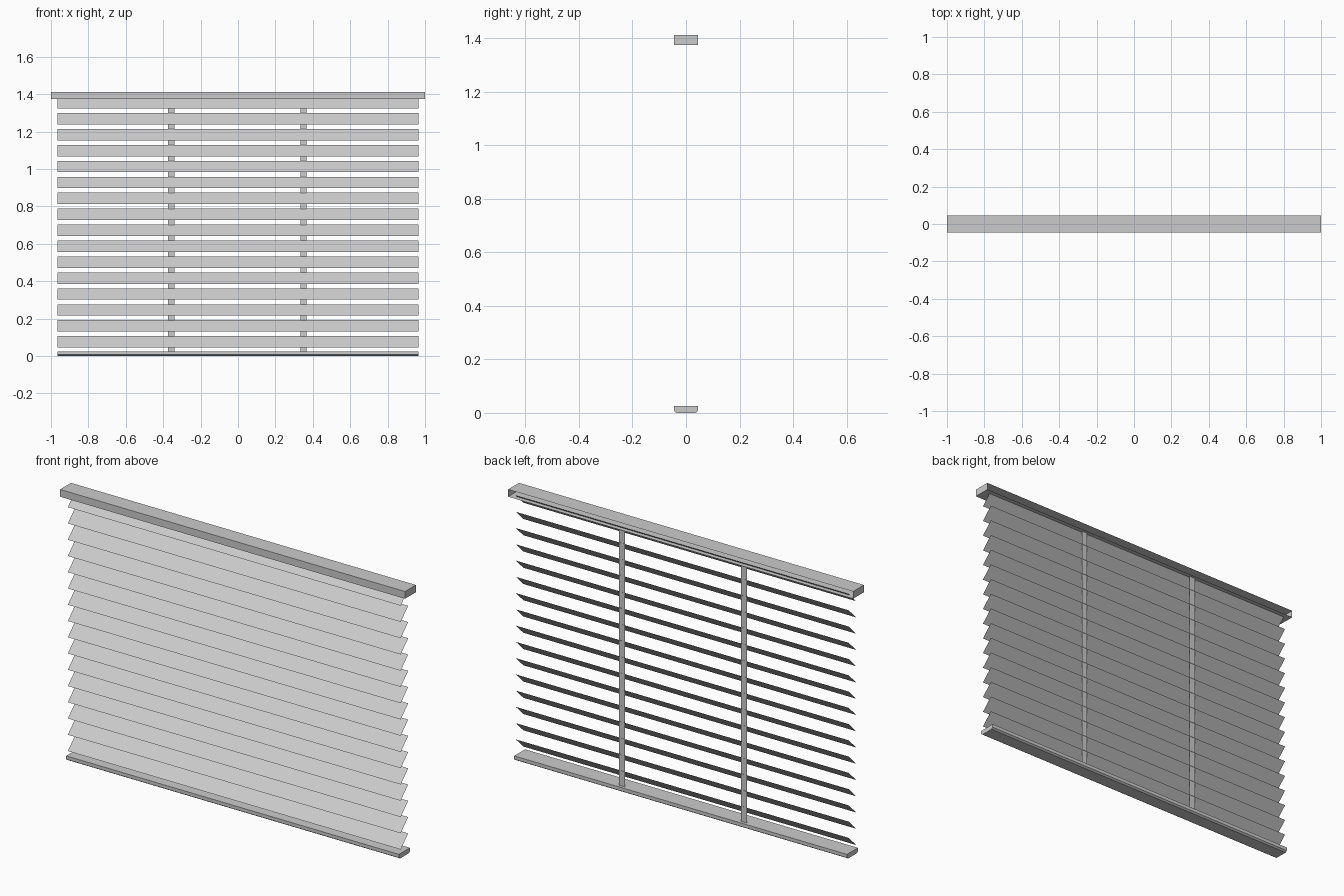
import bpy

if "Cube" in bpy.data.objects:
    bpy.data.objects.remove(bpy.data.objects["Cube"])


def mesh_object(name, verts, faces):
    mesh = bpy.data.meshes.new(name)
    mesh.from_pydata(verts, [], faces)
    mesh.update()
    ob = bpy.data.objects.new(name, mesh)
    bpy.context.collection.objects.link(ob)
    return ob


def extrude_profile(name, profile, half, skip=()):
    """Run a closed (y, z) profile along x with end caps, leaving out the skipped sides."""
    n = len(profile)
    verts = [(x, y, z) for x in (-half, half) for y, z in profile]
    faces = [(i, i + n, (i + 1) % n + n, (i + 1) % n) for i in range(n) if i not in skip]
    faces += [tuple(range(n)), tuple(reversed(range(n, 2 * n)))]
    return mesh_object(name, verts, faces)


# Head rail: box channel open at the back
extrude_profile("head_rail",
                [(0.045, 1.374), (0.045, 1.412), (-0.045, 1.412), (-0.045, 1.374)],
                1.0, skip=(0,))

# Bottom rail with bevelled lower edges
extrude_profile("bottom_rail",
                [(0.045, 0.007), (0.045, 0.025), (-0.045, 0.025),
                 (-0.045, 0.007), (-0.035, 0.0), (0.035, 0.0)], 0.965)

# Thin tilted slats, front edge low
for i in range(16):
    z = 0.045 + i * 0.0852
    w, d, h = 0.965, 0.031, 0.061
    mesh_object(f"slat_{i + 1}",
                [(-w, -d, z), (w, -d, z), (w, d, z + h), (-w, d, z + h)], [(0, 1, 2, 3)])

# Flat ladder tapes behind the slats
for side, x in (("left", -0.357), ("right", 0.35)):
    w, y = 0.017, 0.03
    mesh_object(f"ladder_tape_{side}",
                [(x + w, y, 0.025), (x - w, y, 0.025), (x - w, y, 1.374), (x + w, y, 1.374)],
                [(0, 1, 2, 3)])
